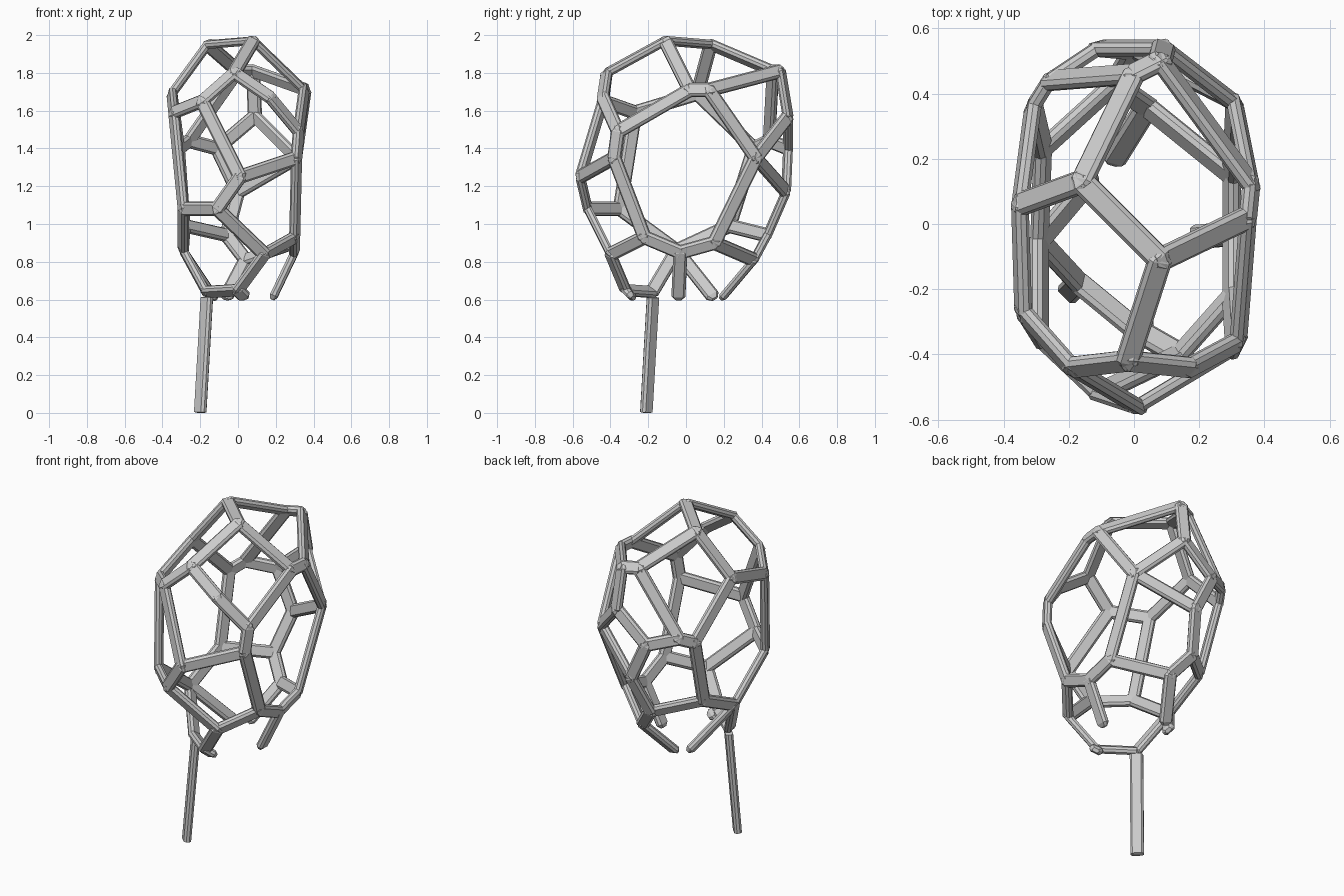
import bpy
import bmesh
from mathutils import Vector

cube = bpy.data.objects.get("Cube")
if cube:
    bpy.data.objects.remove(cube, do_unlink=True)

grey = bpy.data.materials.new("light_grey")
grey.use_nodes = True
grey.diffuse_color = (0.6, 0.6, 0.6, 1)
grey.node_tree.nodes["Principled BSDF"].inputs["Base Color"].default_value = (0.6, 0.6, 0.6, 1)

# Joints of the cage, in hundredths of a unit
joints = dict(
    crown_front=(8, -11, 197), crown_back=(-16, 13, 195),
    brow=(-2, -42, 180), brow_left=(17, -44, 167), brow_right=(-19, -44, 165),
    shoulder_left=(35, 2, 171), shoulder_left_back=(36, 12, 171),
    shoulder_right=(-35, 6, 169), shoulder_right_front=(-34, -27, 159),
    nape=(0, 46, 181), nape_left=(8, 50, 181),
    side_left_high=(32, -36, 149), side_left=(31, -38, 135), side_left_back=(31, 37, 135),
    side_right_back=(-26, 44, 144), side_right=(-31, 36, 140),
    back_left=(9, 54, 157), back_right=(-11, 54, 140), back=(0, 53, 117),
    chest=(1, -56, 125), belly=(-11, -52, 108), hip_right_front=(-29, -35, 108),
    hip_left_front=(30, -22, 93), hip_left=(30, -3, 85), hip_left_back=(30, 15, 90),
    hip_right=(-29, -5, 86), hip_right_back=(-28, 23, 99),
    low_front=(14, -40, 84), low_back=(-6, 43, 94), tail=(4, 36, 81),
    foot_front=(0, -32, 65), foot_right=(-17, -18, 64),
    stub_front=(3, -29, 62), stub_left=(19, -4, 62),
    stub_right=(-13, 14, 62), stub_back=(-6, 20, 62),
)
P = {name: Vector(c) / 100 for name, c in joints.items()}

# Runs of bars between joints
runs = [
    "brow crown_front crown_back nape nape_left back_left back_right back low_back tail stub_back",
    "crown_front shoulder_left shoulder_left_back nape_left",
    "crown_back shoulder_right shoulder_right_front brow_right brow brow_left side_left_high",
    "shoulder_left side_left_high side_left hip_left_front hip_left hip_left_back side_left_back",
    "shoulder_left_back side_left_back back_left",
    "side_left_back back",
    "nape side_right_back side_right hip_right_back low_back",
    "side_right_back back_right",
    "shoulder_right side_right",
    "brow_right chest side_left",
    "chest belly low_front hip_left_front",
    "belly hip_right_front hip_right hip_right_back",
    "shoulder_right_front hip_right_front",
    "low_front foot_front foot_right hip_right stub_right",
    "foot_front stub_front",
    "hip_left stub_left",
    "hip_left_back tail",
]

CENTRE = Vector((0, 0, 1.3))
RADII = Vector((0.36, 0.56, 0.7))
W, T = 0.037, 0.021
# Chamfered flat profile: (across, outward)
PROFILE = [(W, T * .4), (W * .7, T), (-W * .7, T), (-W, T * .4),
           (-W, -T * .4), (-W * .7, -T), (W * .7, -T), (W, -T * .4)]


def outward(p):
    d = p - CENTRE
    return Vector([d[i] / RADII[i] ** 2 for i in range(3)])


def add_bar(bm, a, b, normal, tip):
    """Flat bar facing outward, with tapered tips."""
    along = (b - a).normalized()
    across = along.cross(normal).normalized()
    out = across.cross(along)
    rings = []
    for p, size in ((a - along * tip, .5), (a, 1), (b, 1), (b + along * tip, .5)):
        rings.append([bm.verts.new(p + (across * u + out * v) * size) for u, v in PROFILE])
    n = len(PROFILE)
    for r, s in zip(rings, rings[1:]):
        for i in range(n):
            bm.faces.new((r[i], r[(i + 1) % n], s[(i + 1) % n], s[i]))
    bm.faces.new(rings[0][::-1])
    bm.faces.new(rings[-1])


def make_object(name, bm):
    bmesh.ops.recalc_face_normals(bm, faces=bm.faces[:])
    mesh = bpy.data.meshes.new(name)
    bm.to_mesh(mesh)
    bm.free()
    mesh.materials.append(grey)
    obj = bpy.data.objects.new(name, mesh)
    bpy.context.collection.objects.link(obj)


# Cage
cage = bmesh.new()
for run in runs:
    names = run.split()
    for m, n in zip(names, names[1:]):
        a, b = P[m], P[n]
        add_bar(cage, a, b, outward((a + b) / 2), 0.022)
make_object("cage", cage)

# Handle
handle = bmesh.new()
add_bar(handle, Vector((-.165, -.175, .61)), Vector((-.2, -.21, .004)), Vector((-1, -1, 0)), 0.004)
make_object("handle", handle)
